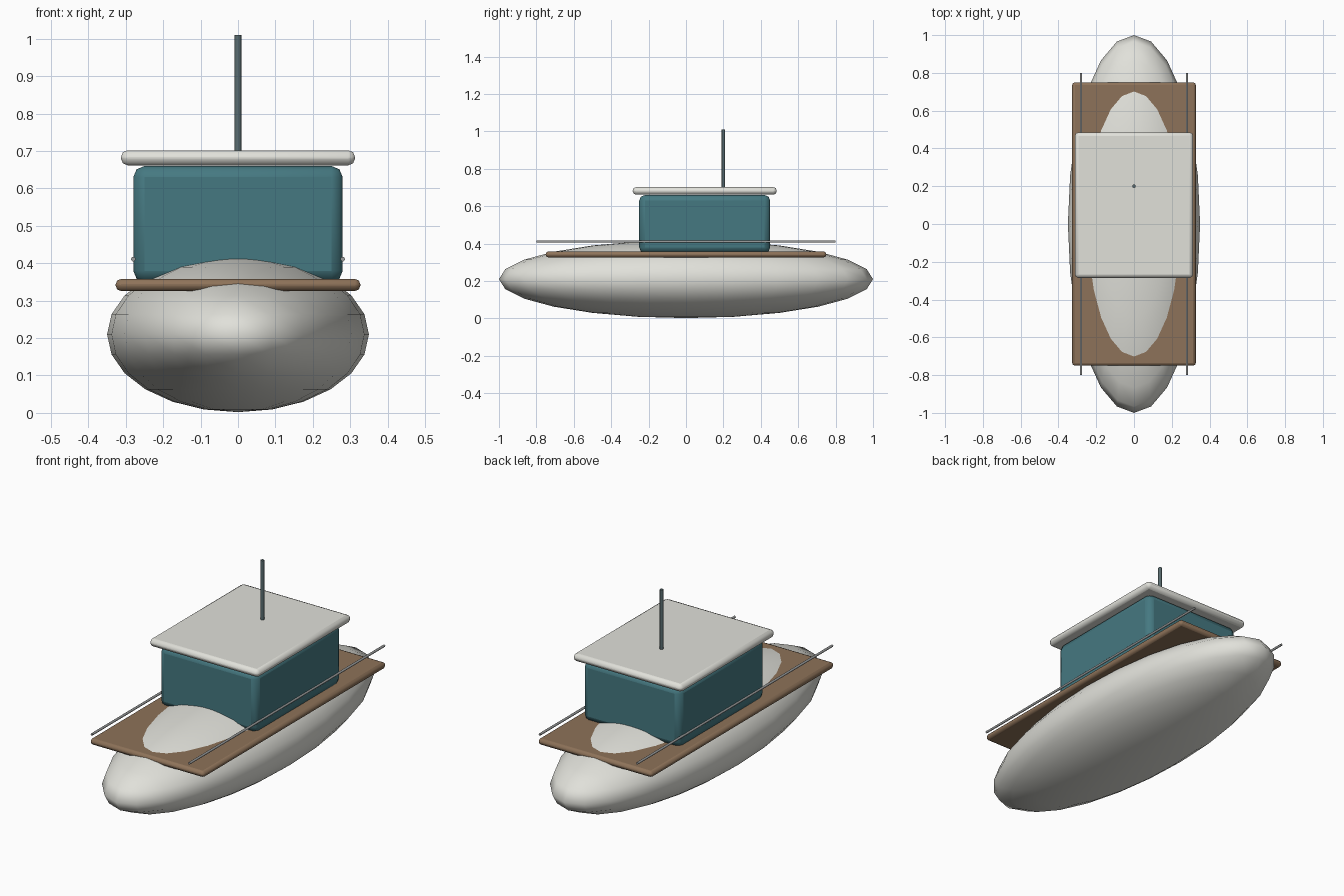
import bpy, math

if "Cube" in bpy.data.objects:
    bpy.data.objects.remove(bpy.data.objects["Cube"])


def material(name, rgb):
    m = bpy.data.materials.new(name)
    m.diffuse_color = (*rgb, 1)
    m.use_nodes = True
    m.node_tree.nodes["Principled BSDF"].inputs["Base Color"].default_value = m.diffuse_color
    return m


teal = material("teal", (0.06, 0.19, 0.22))
wood = material("wood", (0.27, 0.17, 0.10))
white = material("white", (0.75, 0.75, 0.70))
steel = material("steel", (0.33, 0.34, 0.34))
dark = material("mast_grey", (0.10, 0.15, 0.16))


def finish(name, mat):
    ob = bpy.context.object
    ob.name = name
    ob.data.materials.append(mat)
    bpy.ops.object.transform_apply(location=False, rotation=True, scale=True)
    return ob


def box(name, loc, size, bevel, mat):
    bpy.ops.mesh.primitive_cube_add(size=1, location=loc)
    bpy.context.object.scale = size
    ob = finish(name, mat)
    b = ob.modifiers.new("bevel", 'BEVEL')
    b.width = bevel
    b.segments = 2
    bpy.ops.object.shade_smooth_by_angle(angle=math.radians(30))
    return ob


def rod(name, loc, radius, length, mat, rot=(0, 0, 0)):
    bpy.ops.mesh.primitive_cylinder_add(vertices=12, radius=radius, depth=length,
                                        location=loc, rotation=rot)
    ob = finish(name, mat)
    bpy.ops.object.shade_smooth_by_angle(angle=math.radians(40))
    return ob


# hull: stretched sphere
bpy.ops.mesh.primitive_uv_sphere_add(segments=24, ring_count=12, radius=1,
                                     location=(0, 0, 0.21))
bpy.context.object.scale = (0.35, 1.0, 0.208)
finish("hull", white)
bpy.ops.object.shade_smooth()

# deck, cabin and roof
box("deck", (0, 0, 0.342), (0.654, 1.5, 0.032), 0.014, wood)
box("cabin", (0, 0.1, 0.505), (0.56, 0.70, 0.31), 0.03, teal)
box("roof", (0, 0.1, 0.682), (0.626, 0.77, 0.04), 0.018, white)

# mast
rod("mast", (0, 0.2, 0.845), 0.009, 0.33, dark)

# side rails
for side, label in ((-1, "left"), (1, "right")):
    rod(label + "_rail", (0.28 * side, 0, 0.411), 0.006, 1.6, steel,
        (math.pi / 2, 0, 0))
